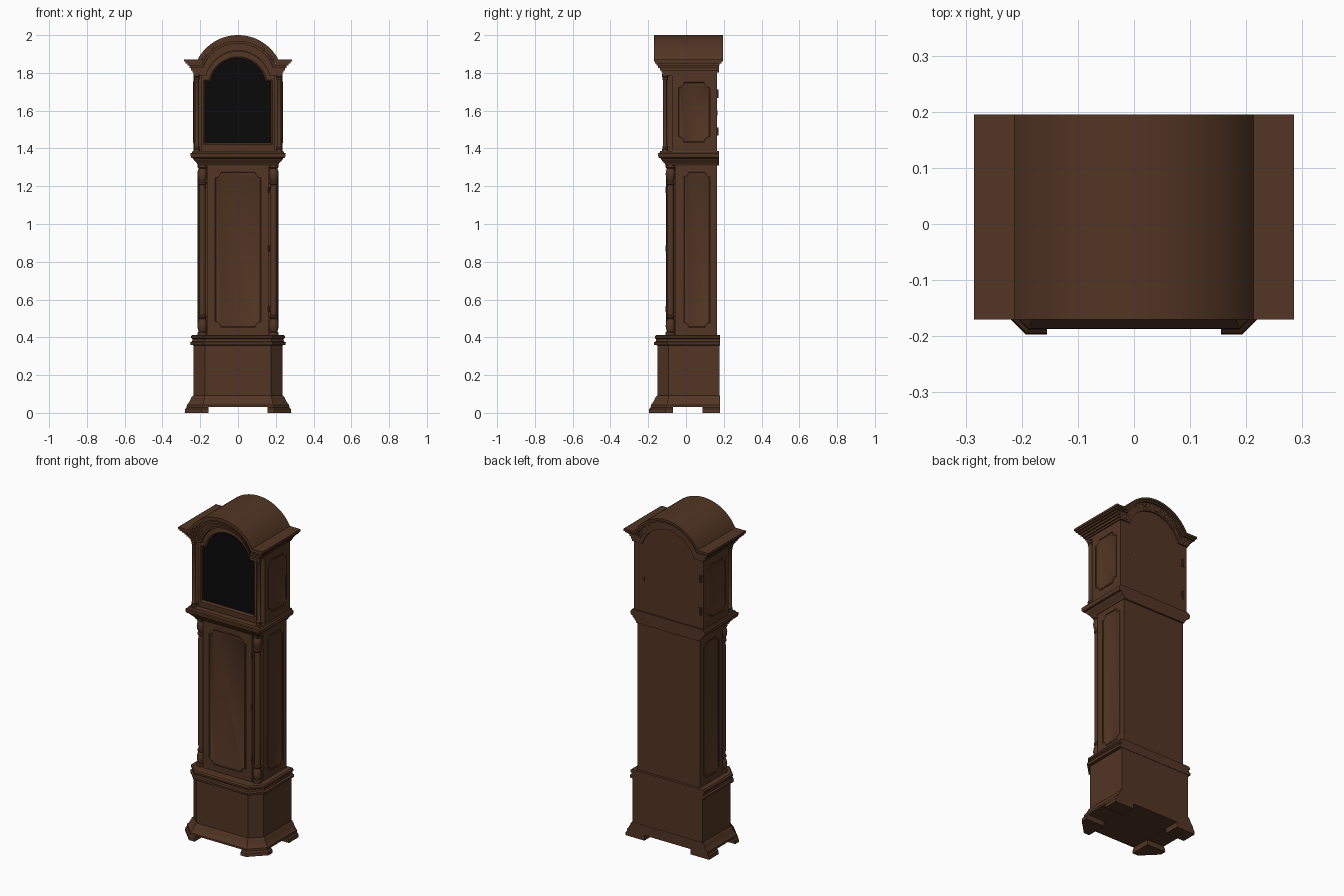
import bpy, bmesh, math

if "Cube" in bpy.data.objects:
    bpy.data.objects.remove(bpy.data.objects["Cube"])

def material(name, col):
    m = bpy.data.materials.new(name)
    m.diffuse_color = (*col, 1)
    m.use_nodes = True
    m.node_tree.nodes["Principled BSDF"].inputs["Base Color"].default_value = m.diffuse_color
    return m

WOOD = material("dark_brown_wood", (0.084, 0.036, 0.017))
BLACK = material("black_glass", (0.003, 0.003, 0.003))

def loft(name, rings, mat=WOOD, closed=False):
    """Skin rings of equal point count; cap the ends or close into a loop."""
    bm = bmesh.new()
    vs = [[bm.verts.new(p) for p in r] for r in rings]
    n = len(vs[0])
    for k in range(len(vs) if closed else len(vs) - 1):
        a, b = vs[k], vs[(k + 1) % len(vs)]
        for i in range(n):
            j = (i + 1) % n
            bm.faces.new((a[i], a[j], b[j], b[i]))
    if not closed:
        bm.faces.new(vs[0][::-1])
        bm.faces.new(vs[-1])
    bmesh.ops.recalc_face_normals(bm, faces=bm.faces)
    me = bpy.data.meshes.new(name)
    bm.to_mesh(me)
    bm.free()
    me.materials.append(mat)
    ob = bpy.data.objects.new(name, me)
    bpy.context.collection.objects.link(ob)
    return ob

def box(name, x0, x1, y0, y1, z0, z1, mat=WOOD):
    return loft(name, [[(x0, y0, z), (x1, y0, z), (x1, y1, z), (x0, y1, z)] for z in (z0, z1)], mat)

def prism_y(name, pts, y0, y1, mat=WOOD):
    return loft(name, [[(x, y, z) for x, z in pts] for y in (y0, y1)], mat)

def stack(name, w, yf, yb, c, profile):
    """Moulding with chamfered front corners; profile is (z, outward offset)."""
    rings = []
    for z, d in profile:
        W, f, k = w + d, yf - d, c + 0.586 * d if c else 0.001
        rings.append([(-W, yb, z), (-W, f + k, z), (-W + k, f, z),
                      (W - k, f, z), (W, f + k, z), (W, yb, z)])
    return loft(name, rings)

def lathe(name, x, y, profile, n=20):
    return loft(name, [[(x + r * math.cos(i * math.tau / n), y + r * math.sin(i * math.tau / n), z)
                        for i in range(n)] for r, z in profile])

def arch(w, s, xs, top, n=32):
    """Break-arch line: flat shoulders at height s, arc of half width xs up to top."""
    h = top - s
    R = (xs * xs + h * h) / (2 * h)
    a = math.asin(min(1, xs / R))
    if h > R:
        a = math.pi - a
    arc = [(R * math.sin(-a + 2 * a * i / n), top - R + R * math.cos(-a + 2 * a * i / n))
           for i in range(n + 1)]
    return [(-w, s)] + arc + [(w, s)]

def arch_board(w, s, xs, top, bottom):
    return arch(w, s, xs, top) + [(w, bottom), (-w, bottom)]

def scooped(u0, u1, v0, v1, r):
    """Rectangle with concave scooped corners."""
    pts = []
    for cu, cv, a0 in ((u0, v0, 90), (u1, v0, 180), (u1, v1, 270), (u0, v1, 0)):
        for i in range(6):
            a = math.radians(a0 - 18 * i)
            pts.append((cu + r * math.cos(a), cv + r * math.sin(a)))
    return pts

def panel(name, u0, u1, v0, v1, r, place):
    """Raised panel with bevelled edge; place maps (u, v, height) to 3D."""
    levels = ((0, -0.004), (0, 0.002), (0.004, 0.004), (0.008, 0.001))
    return loft(name, [[place(u, v, h) for u, v in scooped(u0 + d, u1 - d, v0 + d, v1 - d, r)]
                       for d, h in levels])

# Base with flared skirt, cut through to leave four bracket feet
stack("base_box", 0.235, -0.152, 0.178, 0.06, [(0.04, 0), (0.365, 0)])
skirt = stack("skirt_and_feet", 0.235, -0.15, 0.18, 0.062,
              [(0, 0.047), (0.02, 0.045), (0.028, 0.037), (0.042, 0.036), (0.055, 0.025),
               (0.075, 0.014), (0.082, 0.012), (0.092, 0.003)])
for i, b in enumerate(((-0.155, 0.155, -0.5, 0.5, -0.1, 0.032), (-0.5, 0.5, -0.07, 0.087, -0.1, 0.031))):
    cut = box("foot_cutter", *b)
    cut.hide_render = True
    mod = skirt.modifiers.new("cut", 'BOOLEAN')
    mod.operation, mod.solver, mod.object = 'DIFFERENCE', 'EXACT', cut
    bpy.context.view_layer.objects.active = skirt
    bpy.ops.object.modifier_apply(modifier=mod.name)
    bpy.data.objects.remove(cut)
stack("base_cornice", 0.235, -0.152, 0.18, 0.06,
      [(0.358, 0.003), (0.36, 0.016), (0.374, 0.018), (0.378, 0.008), (0.39, 0.006), (0.396, 0.013),
       (0.406, 0.013), (0.413, 0.006)])

# Trunk with notched front corners
plan = [(-0.21, 0.165), (-0.21, -0.058), (-0.165, -0.058), (-0.165, -0.102),
        (0.165, -0.102), (0.165, -0.058), (0.21, -0.058), (0.21, 0.165)]
loft("trunk", [[(x, y, z) for x, y in plan] for z in (0.4, 1.32)])
panel("trunk_door_panel", -0.125, 0.125, 0.45, 1.28, 0.03, lambda u, v, h: (u, -0.102 - h, v))
for z in (0.55, 0.87, 1.18):
    lathe("trunk_door_hinge", 0.165, -0.104, [(0.005, z - 0.015), (0.005, z + 0.015)], 10)

# Waist moulding and hood seat
stack("waist_moulding", 0.21, -0.106, 0.175, 0,
      [(1.31, 0.002), (1.322, 0.008), (1.335, 0.02), (1.342, 0.026), (1.348, 0.028),
       (1.351, 0.038), (1.362, 0.042), (1.374, 0.042), (1.377, 0.034), (1.386, 0.03)])

# Hood case with arched top
prism_y("hood_case", arch_board(0.235, 1.85, 0.2, 1.98, 1.38), -0.075, 0.165)

# Hood door: frame around dark arched glass
outer = arch_board(0.195, 1.785, 0.168, 1.915, 1.385)
inner = arch_board(0.175, 1.755, 0.145, 1.877, 1.43)
mid = arch_board(0.182, 1.763, 0.152, 1.885, 1.42)
loft("hood_door_frame", [[(x, y, z) for x, z in pts] for pts, y in
                         ((outer, -0.07), (outer, -0.1), (mid, -0.103), (inner, -0.096), (inner, -0.07))],
     closed=True)
prism_y("hood_glass", inner, -0.092, -0.088, BLACK)

# Stepped arched cornice and roof: half width, shoulder, arc half width, top, thickness, front, back
for name, w, s, xs, top, t, y0, y1 in (
        ("roof_cap", 0.285, 1.872, 0.213, 2.0, 0.013, -0.17, 0.195),
        ("cornice_upper", 0.279, 1.859, 0.206, 1.987, 0.010, -0.164, 0.188),
        ("cornice_cove_top", 0.268, 1.849, 0.2, 1.977, 0.010, -0.157, 0.177),
        ("cornice_cove_mid", 0.258, 1.839, 0.194, 1.967, 0.012, -0.148, 0.176),
        ("cornice_cove_low", 0.249, 1.827, 0.187, 1.955, 0.014, -0.138, 0.175),
        ("cornice_bead", 0.241, 1.813, 0.18, 1.941, 0.012, -0.131, 0.174),
        ("fascia", 0.235, 1.805, 0.176, 1.936, 0.018, -0.124, -0.07)):
    prism_y(name, arch(w, s, xs, top) + arch(w, s - t, xs - 0.5 * t, top - t)[::-1], y0, y1)

for sx, side in ((-1, "left"), (1, "right")):
    # Turned trunk columns
    half = [(0.026, 0.41), (0.026, 0.425), (0.019, 0.43), (0.024, 0.445), (0.026, 0.46), (0.023, 0.482),
            (0.017, 0.498), (0.022, 0.504), (0.022, 0.512), (0.017, 0.518), (0.018, 0.55)]
    top = [(r, 1.725 - z) for r, z in half[::-1]]
    lathe(side + "_trunk_column", sx * 0.189, -0.082, half + top)
    # Slender free-standing hood columns
    half = [(0.017, 1.38), (0.017, 1.395), (0.013, 1.4), (0.015, 1.408), (0.011, 1.415)]
    top = [(r, 3.175 - z) for r, z in half[::-1]]
    lathe(side + "_hood_column", sx * 0.218, -0.111, half + top, 16)
    # Side panels of trunk and hood
    panel(side + "_trunk_panel", -0.015, 0.13, 0.45, 1.28, 0.025,
          lambda u, v, h: (sx * (0.21 + h), u, v))
    panel(side + "_hood_panel", -0.045, 0.13, 1.43, 1.755, 0.03,
          lambda u, v, h: (sx * (0.235 + h), u, v))

# Back hatch hinges and keyhole plate on the hood
for z in (1.49, 1.69):
    box("back_hinge", -0.222, -0.2, 0.16, 0.168, z - 0.022, z + 0.022)
    lathe("back_hinge_pin", -0.211, 0.167, [(0.005, z - 0.022), (0.005, z + 0.022)], 10)
box("back_keyhole", 0.165, 0.171, 0.16, 0.167, 1.575, 1.6)

bpy.ops.object.select_all(action='SELECT')
bpy.ops.object.shade_smooth_by_angle(angle=math.radians(30))
